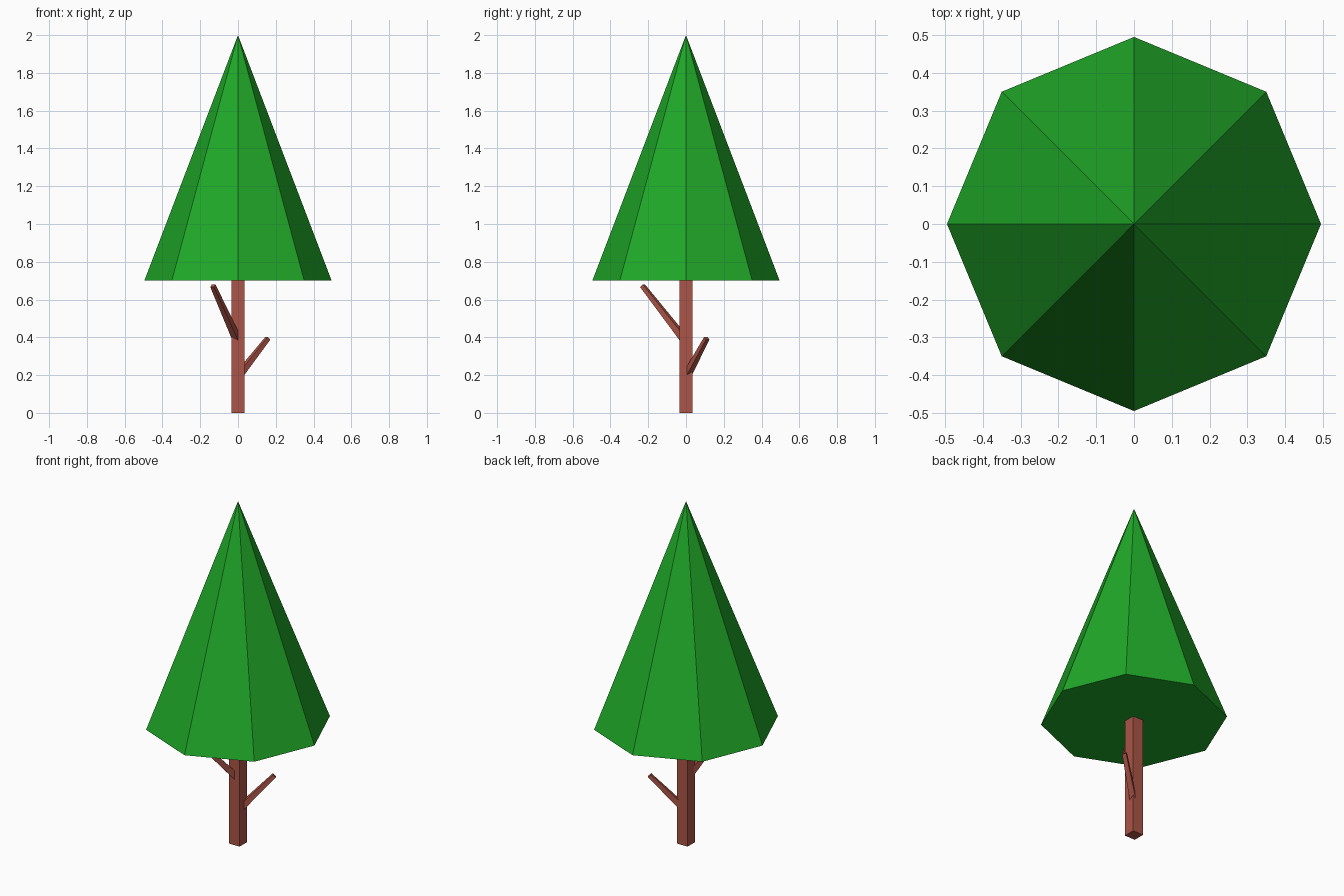
import bpy, math
from mathutils import Vector, Quaternion

if "Cube" in bpy.data.objects:
    bpy.data.objects.remove(bpy.data.objects["Cube"])


def material(name, rgb):
    m = bpy.data.materials.new(name)
    m.diffuse_color = (*rgb, 1)
    m.use_nodes = True
    m.node_tree.nodes["Principled BSDF"].inputs["Base Color"].default_value = m.diffuse_color
    return m


green = material("leaf_green", (0.0144, 0.392, 0.0212))
brown = material("bark_brown", (0.41, 0.09, 0.063))


def square_branch(name, start, tip, base_width, tip_width):
    """Tapered square beam running from start to tip, one flat side up."""
    start, tip = Vector(start), Vector(tip)
    axis = tip - start
    turn = axis.to_track_quat('Z', 'Y') @ Quaternion((0, 0, 1), math.pi / 4)
    bpy.ops.mesh.primitive_cone_add(
        vertices=4, radius1=base_width / math.sqrt(2), radius2=tip_width / math.sqrt(2),
        depth=axis.length, location=(start + tip) / 2, rotation=turn.to_euler())
    ob = bpy.context.object
    ob.name = name
    ob.data.materials.append(brown)


# Foliage: eight-sided cone
base_z = 0.702
bpy.ops.mesh.primitive_cone_add(vertices=8, radius1=0.495, radius2=0,
                                depth=2 - base_z, location=(0, 0, (2 + base_z) / 2))
foliage = bpy.context.object
foliage.name = "foliage"
foliage.data.materials.append(green)

# Trunk: square post
bpy.ops.mesh.primitive_cube_add(size=1, location=(0, 0, base_z / 2))
trunk = bpy.context.object
trunk.name = "trunk"
trunk.scale = (0.068, 0.068, base_z)
trunk.data.materials.append(brown)

# Two bare branches
square_branch("lower_branch", (0.005, 0.005, 0.20), (0.158, 0.11, 0.395), 0.034, 0.022)
square_branch("upper_branch", (-0.003, -0.005, 0.385), (-0.133, -0.23, 0.673), 0.036, 0.022)
